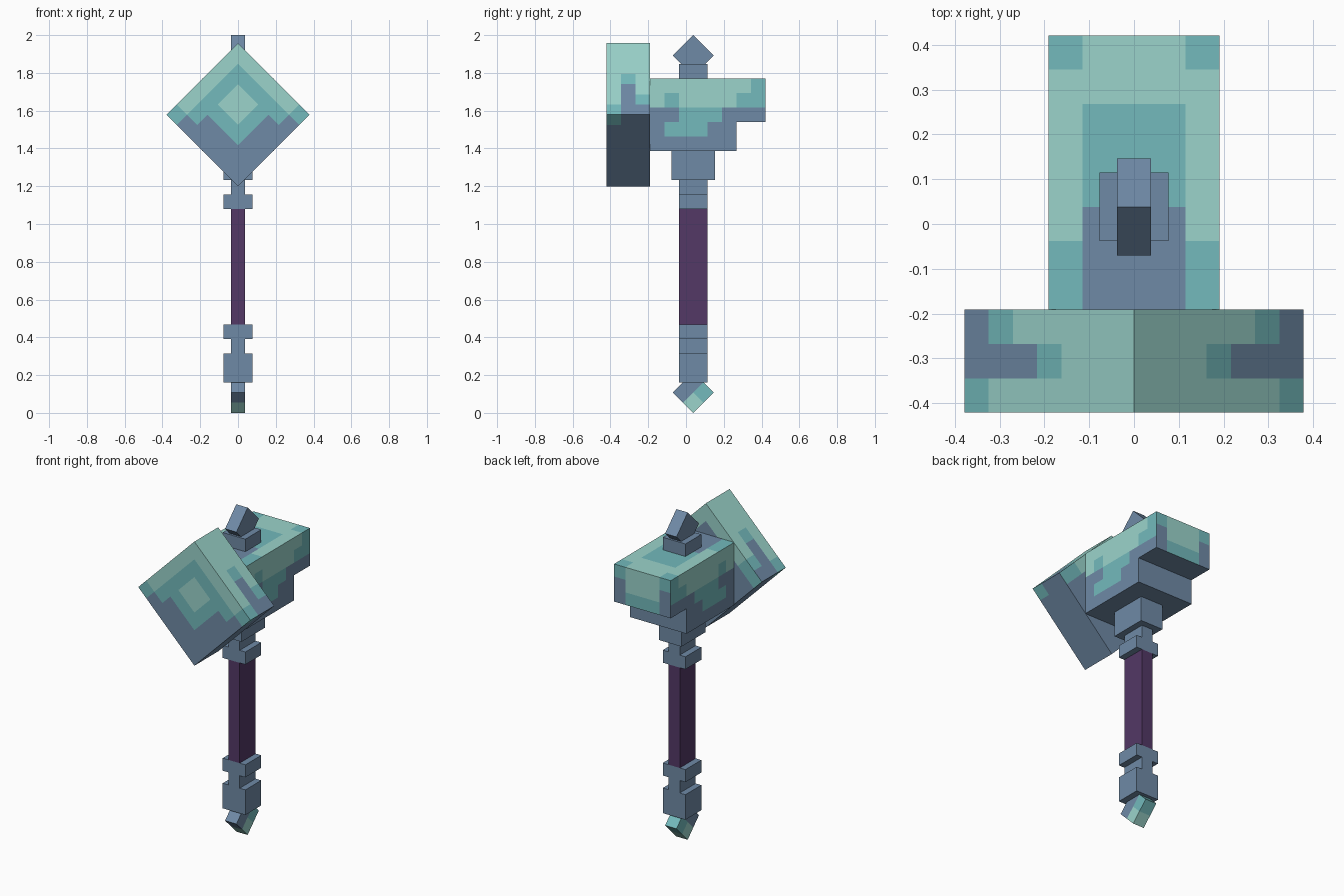
import bpy, bmesh, math
from mathutils import Matrix, Vector

if "Cube" in bpy.data.objects:
    bpy.data.objects.remove(bpy.data.objects["Cube"])

T = 0.0766          # size of one colour cell; every part is a whole number of cells
TOP = 1.77          # top of the hammer body


def material(name, rgb):
    lin = [((c / 255 + 0.055) / 1.055) ** 2.4 for c in rgb] + [1.0]
    m = bpy.data.materials.new(name)
    m.use_nodes = True
    m.diffuse_color = lin
    m.node_tree.nodes["Principled BSDF"].inputs["Base Color"].default_value = lin
    return m


MATS = [material("slate metal", (111, 138, 166)),
        material("mid teal", (115, 186, 188)),
        material("pale teal", (155, 212, 203)),
        material("purple grip", (83, 56, 102))]
SLATE, MID, PALE, PURPLE = range(4)


def block(name, centre, cells, rule=SLATE, rot=None):
    """Box of whole cells; rule is one colour or a function (cell, normal) -> colour."""
    bm = bmesh.new()
    bmesh.ops.create_cube(bm, size=1)
    bmesh.ops.scale(bm, vec=Vector(cells) * T, verts=bm.verts)
    painted = callable(rule)
    if painted:
        for axis in range(3):
            normal = Vector([float(a == axis) for a in range(3)])
            for k in range(1, cells[axis]):
                bmesh.ops.bisect_plane(bm, geom=bm.verts[:] + bm.edges[:] + bm.faces[:],
                                       plane_co=normal * (k - cells[axis] / 2) * T,
                                       plane_no=normal)
        bm.normal_update()
        for f in bm.faces:
            p = (f.calc_center_median() - f.normal * 0.3 * T) / T
            cell = [math.floor(p[a] + cells[a] / 2) for a in range(3)]
            f.material_index = rule(cell, [round(v) for v in f.normal])
    if rot:
        bmesh.ops.rotate(bm, verts=bm.verts, matrix=Matrix.Rotation(math.radians(rot[0]), 3, rot[1]))
    mesh = bpy.data.meshes.new(name)
    bm.to_mesh(mesh)
    bm.free()
    for m in (MATS if painted else [MATS[rule]]):
        mesh.materials.append(m)
    ob = bpy.data.objects.new(name, mesh)
    ob.location = centre
    bpy.context.collection.objects.link(ob)
    return ob


# Striking head: square plate standing on its corner
def head_rule(cell, n):
    i, r, j = 6 - cell[0], cell[1], 6 - cell[2]     # i, j count down from the top corner
    lo, hi = min(i, j), max(i, j)
    if n[1] < 0:                                    # front face
        if i + j >= 7:
            return MID if lo >= 3 and hi <= 4 else SLATE
        if lo == 0:
            return MID if hi == 6 else PALE
        return PALE if lo >= 2 and hi <= 3 else MID
    if n[1] > 0:                                    # back face
        if lo == 0:
            return PALE if hi < 5 else MID
        return SLATE
    k = i if n[2] else j
    if n[0] < 0 or n[2] < 0:                        # lower edges
        return MID if k == 0 and r == 0 else SLATE
    start = (6, 3, 5)[r]                            # upper edges
    if k < start:
        return PALE
    return MID if k == start else SLATE


block("striking_head", (0, -4 * T, TOP - 2.5 * T), (7, 3, 7), head_rule, (-45, 'Y'))

# Hammer body, patched with patina; side rows run top to bottom, front to back
SIDE = ("PPPPPPPM", "PMPPPPMM", "SSMMMSSS", "SMMMSS", "SSSSSS")
CODE = {"S": SLATE, "M": MID, "P": PALE}


def body_rule(cell, n):
    x, y, row = cell[0], cell[1], 2 - cell[2]
    outer = x in (0, 4)
    if n[2] > 0:
        if outer:
            return MID if y < 2 or y == 7 else PALE
        return SLATE if y < 3 else MID if y < 6 else PALE
    if n[0]:
        return CODE[SIDE[row][y]]
    if n[1] > 0:
        if outer:
            return (MID, SLATE, SLATE)[row]
        return (PALE, PALE, MID)[row]
    return SLATE


def lower_rule(cell, n):
    return CODE[SIDE[4 - cell[2]][cell[1]]] if n[0] else SLATE


block("body_upper", (0, 1.5 * T, TOP - 1.5 * T), (5, 8, 3), body_rule)
block("body_lower", (0, 0.5 * T, TOP - 4 * T), (5, 6, 2), lower_rule)

# Shaft parts from the head down: name, top and bottom in cells below TOP, width, depth, colour
for name, a, b, w, d, col in (
        ("top_neck", -1, 0, 2, 2, SLATE),
        ("head_socket", 5, 7, 2, 3, SLATE),
        ("upper_shaft", 7, 8, 1, 2, SLATE),
        ("upper_collar", 8, 9, 2, 2, SLATE),
        ("grip", 9, 17, 1, 2, PURPLE),
        ("lower_collar", 17, 18, 2, 2, SLATE),
        ("lower_shaft", 18, 19, 1, 2, SLATE),
        ("pommel_block", 19, 21, 2, 2, SLATE)):
    block(name, (0, 0.5 * T, TOP - (a + b) / 2 * T), (w, d, b - a), col)


# Tilted cubes at both ends
def tip_rule(cell, n):
    if cell[2] == 1:
        return SLATE
    return MID if cell[1] == 1 else PALE


half = T * math.sqrt(2)
block("top_spike", (0, 0.5 * T, 2 - half), (1, 2, 2), SLATE, (45, 'X'))
block("pommel_tip", (0, 0.5 * T, half), (1, 2, 2), tip_rule, (45, 'X'))
